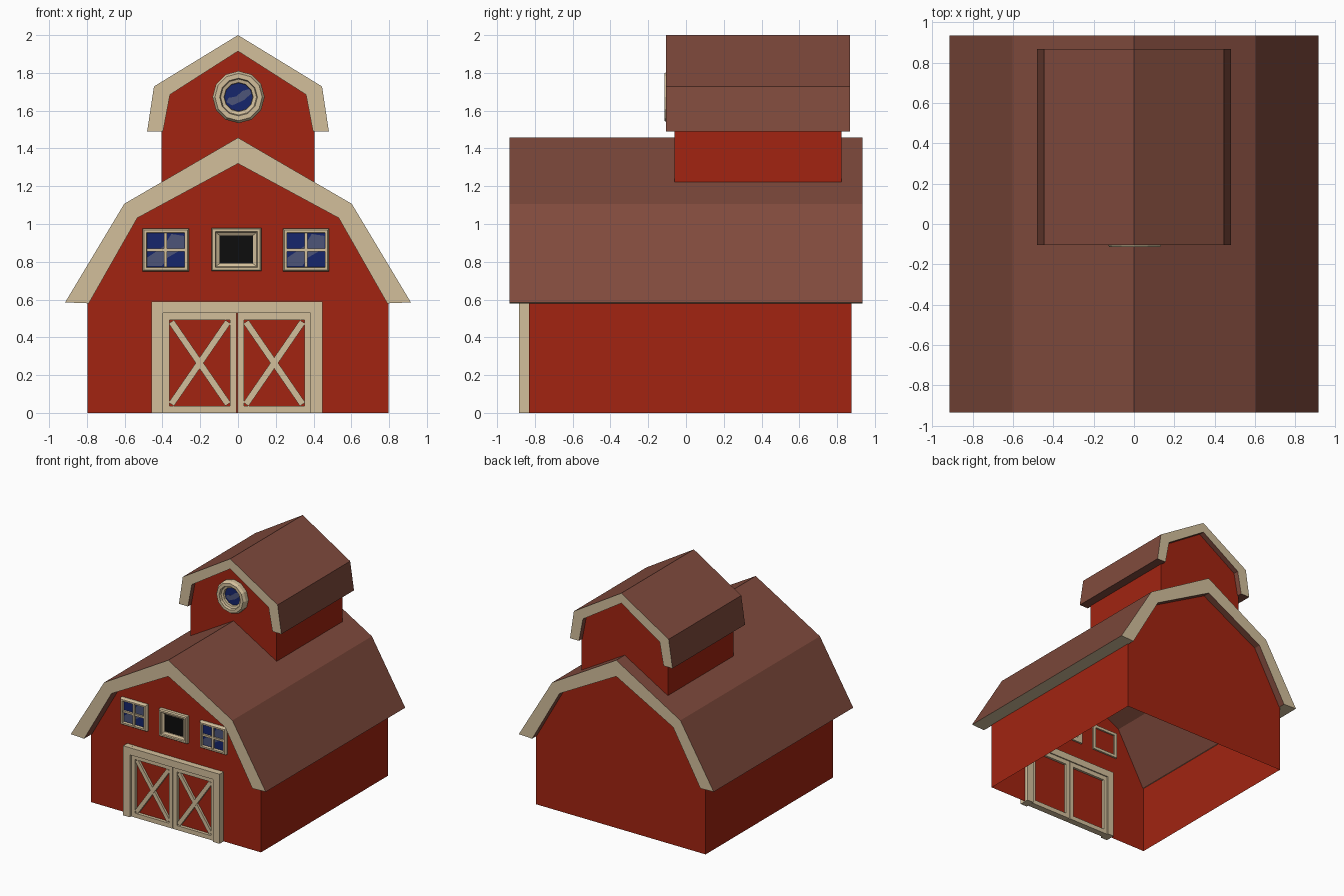
import bpy, math

if "Cube" in bpy.data.objects:
    bpy.data.objects.remove(bpy.data.objects["Cube"])

def material(name, rgb):
    m = bpy.data.materials.new(name)
    m.diffuse_color = (*rgb, 1)
    m.use_nodes = True
    m.node_tree.nodes["Principled BSDF"].inputs["Base Color"].default_value = m.diffuse_color
    return m

RED = material("barn red", (0.36, 0.0175, 0.0055))
CREAM = material("cream trim", (0.65, 0.52, 0.33))
BROWN = material("roof brown", (0.215, 0.069, 0.046))
NAVY = material("navy glass", (0.008, 0.019, 0.15))
GLINT = material("glass glint", (0.075, 0.09, 0.19))
BLACK = material("black opening", (0.004, 0.004, 0.004))

def mesh(name, verts, faces, mats, index=None):
    me = bpy.data.meshes.new(name)
    me.from_pydata(verts, [], faces)
    for m in mats:
        me.materials.append(m)
    if index:
        me.polygons.foreach_set("material_index", index)
    ob = bpy.data.objects.new(name, me)
    bpy.context.collection.objects.link(ob)
    return ob

def loft(name, loops, mat, closed=False, cap=False):
    """Join equal loops, each (xz points, y). closed joins last to first; cap fills the last."""
    n, k = len(loops[0][0]), len(loops)
    verts = [(x, y, z) for pts, y in loops for x, z in pts]
    faces = []
    for a in range(k if closed else k - 1):
        b = (a + 1) % k
        for i in range(n):
            j = (i + 1) % n
            faces.append((a*n + i, a*n + j, b*n + j, b*n + i))
    if cap:
        faces += [tuple(range((k - 1)*n, k*n)), tuple(reversed(range(n)))]
    return mesh(name, verts, faces, [mat])

def rect(cx, cz, w, h):
    return [(cx - w/2, cz - h/2), (cx + w/2, cz - h/2), (cx + w/2, cz + h/2), (cx - w/2, cz + h/2)]

def circle(cx, cz, r, n=12):
    return [(cx + r*math.cos(math.tau*i/n), cz + r*math.sin(math.tau*i/n)) for i in range(n)]

def plate(name, pts, y_back, y_front, mat):
    return loft(name, [(pts, y_back), (pts, y_front)], mat, cap=True)

def bar(name, p, q, width, y_back, y_front, mat):
    dx, dz = q[0] - p[0], q[1] - p[1]
    s = width / 2 / math.hypot(dx, dz)
    ox, oz = -dz*s, dx*s
    pts = [(p[0]-ox, p[1]-oz), (q[0]-ox, q[1]-oz), (q[0]+ox, q[1]+oz), (p[0]+ox, p[1]+oz)]
    return plate(name, pts, y_back, y_front, mat)

def mirrored(half):
    """Half profile from eave to ridge -> full profile, left to right."""
    return [(-x, z) for x, z in half] + [(x, z) for x, z in reversed(half[:-1])]

def roof(name, outer, inner, y0, y1, eave):
    o, i = mirrored(outer), mirrored(inner)
    n = len(o)
    verts = [(x, y, z) for y in (y0, y1) for prof in (o, i) for x, z in prof]
    faces, idx = [], []
    for k in range(n - 1):
        faces += [(k, k+1, 2*n+k+1, 2*n+k), (n+k+1, n+k, 3*n+k, 3*n+k+1),
                  (k+1, k, n+k, n+k+1), (2*n+k, 2*n+k+1, 3*n+k+1, 3*n+k)]
        idx += [0, 0, 1, 1]
    faces += [(0, 2*n, 3*n, n), (n-1, 2*n-1, 4*n-1, 3*n-1)]
    mesh(name, verts, faces, [BROWN, CREAM], idx + [eave, eave])

def walls(name, half, y0, y1, floor):
    """Gable ends and side walls, open above and below."""
    p = mirrored(half) + floor
    n, top = len(p), len(mirrored(half))
    verts = [(x, y, z) for y in (y0, y1) for x, z in p]
    faces = [tuple(reversed(range(n))), tuple(range(n, 2*n)),
             (top-1, n+top-1, n+top, top), (0, n-1, 2*n-1, n)]
    mesh(name, verts, faces, [RED])

# Main barn
walls("barn_walls", [(.797, .583), (.56, 1.05), (0, 1.36)], -.83, .875, [(.797, 0), (-.797, 0)])
roof("barn_roof", [(.915, .585), (.602, 1.107), (0, 1.457)],
     [(.79, .58), (.533, 1.032), (0, 1.32)], -.935, .935, 1)

# Upper loft, its floor notched over the ridge
walls("loft_walls", [(.405, 1.5), (.385, 1.7), (0, 1.94)], -.06, .822,
      [(.405, 1.215), (0, 1.44), (-.405, 1.215)])
roof("loft_roof", [(.481, 1.49), (.445, 1.728), (0, 2.0)],
     [(.397, 1.49), (.36, 1.685), (0, 1.915)], -.105, .868, 0)

# Round loft window
c = (.003, 1.672)
loft("round_window_frame", [(circle(*c, .138), -.05), (circle(*c, .138), -.095), (circle(*c, .125), -.115),
     (circle(*c, .1), -.115), (circle(*c, .095), -.095), (circle(*c, .077), -.09), (circle(*c, .073), -.05)],
     CREAM, closed=True)
plate("round_window_glass", circle(*c, .08), -.066, -.072, NAVY)
plate("round_window_glint", [(-.062, 1.645), (-.03, 1.628), (.03, 1.655), (.07, 1.69), (.06, 1.715),
                             (.025, 1.705), (-.01, 1.675), (-.05, 1.668)], -.071, -.074, GLINT)

# Side windows with cross bars
for side, cx in (("left", -.383), ("right", .36)):
    cz = .862
    loft(side + "_window_frame", [(rect(cx, cz, .245, .226), -.815), (rect(cx, cz, .245, .226), -.85),
         (rect(cx, cz, .23, .21), -.862), (rect(cx, cz, .202, .184), -.862), (rect(cx, cz, .196, .178), -.815)],
         CREAM, closed=True)
    plate(side + "_window_glass", rect(cx, cz, .2, .18), -.832, -.838, NAVY)
    plate(side + "_window_glint", [(cx-.098, cz-.085), (cx-.02, cz-.085), (cx+.01, cz-.04), (cx+.098, cz+.01),
          (cx+.098, cz+.075), (cx+.03, cz+.085), (cx-.01, cz+.02), (cx-.098, cz-.04)], -.837, -.84, GLINT)
    bar(side + "_window_mullion", (cx, cz-.09), (cx, cz+.09), .016, -.832, -.856, CREAM)
    bar(side + "_window_crossbar", (cx-.1, cz), (cx+.1, cz), .016, -.832, -.855, CREAM)

# Middle hatch with a stepped frame
hx, hz = -.009, .865
loft("hatch_frame", [(rect(hx, hz, .265, .23), -.815), (rect(hx, hz, .265, .23), -.858),
     (rect(hx, hz, .25, .215), -.868), (rect(hx, hz, .222, .188), -.868), (rect(hx, hz, .215, .182), -.855),
     (rect(hx, hz, .178, .15), -.845), (rect(hx, hz, .175, .146), -.815)], CREAM, closed=True)
plate("hatch_opening", rect(hx, hz, .185, .155), -.832, -.838, BLACK)

# Door surround
plate("door_post_left", rect(-.427, .295, .062, .59), -.8, -.885, CREAM)
plate("door_post_right", rect(.416, .295, .062, .59), -.8, -.885, CREAM)
plate("door_header", rect(-.0055, .559, .785, .06), -.8, -.884, CREAM)

# Double doors: red panel, frame and crossed braces
for side, x0, x1 in (("left", -.398, -.008), ("right", -.003, .387)):
    cx, w = (x0 + x1)/2, x1 - x0
    loft(side + "_door_frame", [(rect(cx, .264, w, .53), -.81), (rect(cx, .264, w, .53), -.865),
         (rect(cx, .264, w-.07, .455), -.865), (rect(cx, .264, w-.07, .455), -.81)], CREAM, closed=True)
    plate(side + "_door_panel", rect(cx, .264, w-.06, .46), -.832, -.838, RED)
    a, b = w/2 - .045, .218
    bar(side + "_door_brace_a", (cx-a, .264-b), (cx+a, .264+b), .034, -.835, -.86, CREAM)
    bar(side + "_door_brace_b", (cx-a, .264+b), (cx+a, .264-b), .034, -.835, -.857, CREAM)
